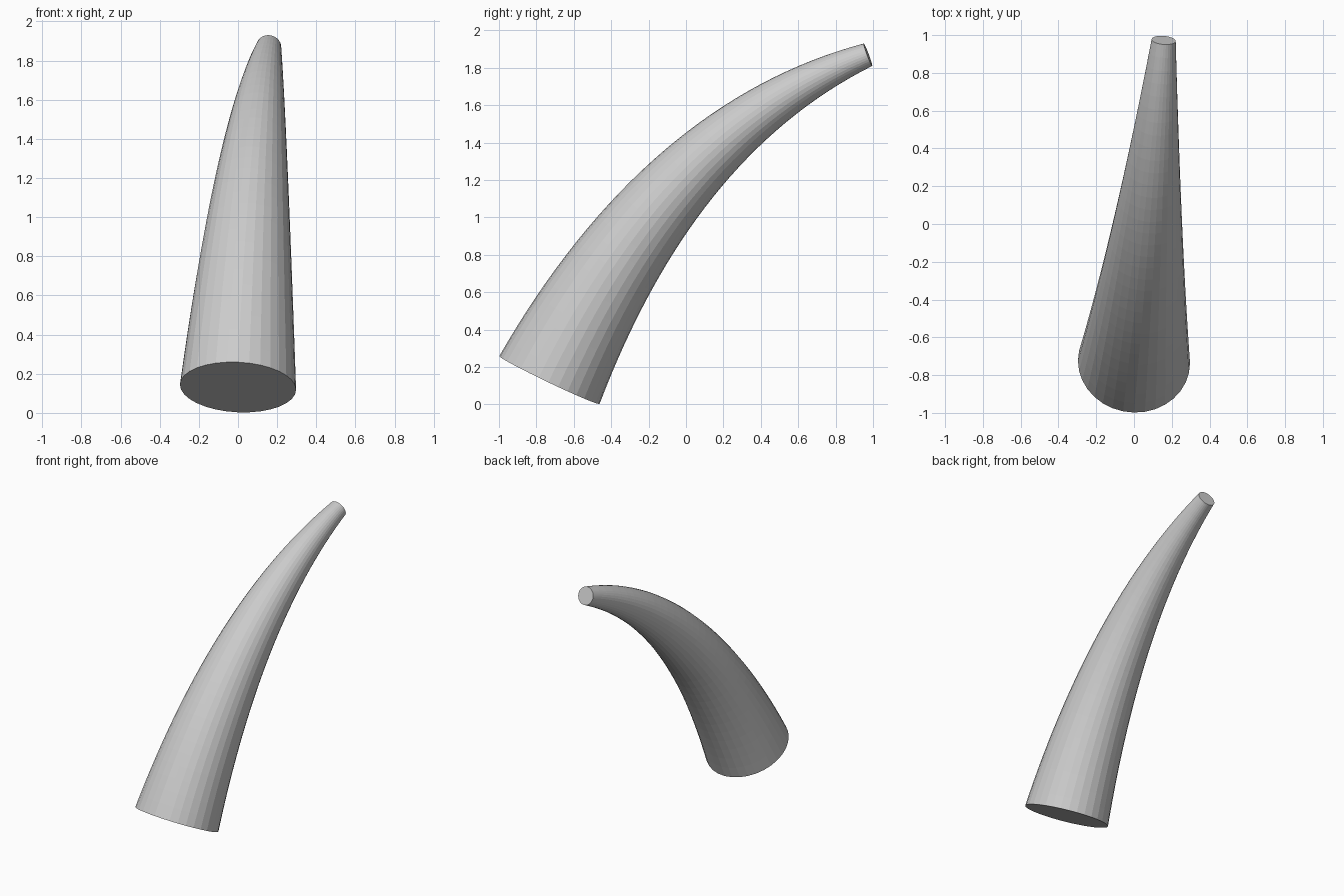
import bpy, bmesh
from math import cos, sin, pi
from mathutils import Vector

if "Cube" in bpy.data.objects:
    bpy.data.objects.remove(bpy.data.objects["Cube"])

# Centre line of the horn: a quadratic curve from wide base to narrow tip
BASE = Vector((0.0, -0.73, 0.131))
BEND = Vector((0.07, -0.09, 1.47))
TIP = Vector((0.157, 0.973, 1.87))
BASE_RADIUS, TIP_RADIUS = 0.297, 0.064
SIDES, RINGS = 32, 32


def centre(t):
    return BASE * (1 - t) ** 2 + BEND * 2 * t * (1 - t) + TIP * t * t


def tangent(t):
    return ((BEND - BASE) * (1 - t) + (TIP - BEND) * t).normalized()


bm = bmesh.new()
rings = []
for i in range(RINGS + 1):
    t = i / RINGS
    d = tangent(t)
    across = (Vector((1, 0, 0)) - d * d.x).normalized()
    up = d.cross(across)
    r = BASE_RADIUS + (TIP_RADIUS - BASE_RADIUS) * t
    rings.append([bm.verts.new(centre(t) + across * (r * cos(2 * pi * k / SIDES))
                               + up * (r * sin(2 * pi * k / SIDES)))
                  for k in range(SIDES)])

# Tapered wall
for a, b in zip(rings, rings[1:]):
    for k in range(SIDES):
        n = (k + 1) % SIDES
        bm.faces.new((a[k], a[n], b[n], b[k]))

# Flat end caps
bm.faces.new(rings[0][::-1])
bm.faces.new(rings[-1])
bmesh.ops.recalc_face_normals(bm, faces=bm.faces)

mesh = bpy.data.meshes.new("horn")
bm.to_mesh(mesh)
bm.free()
horn = bpy.data.objects.new("horn", mesh)
bpy.context.collection.objects.link(horn)
